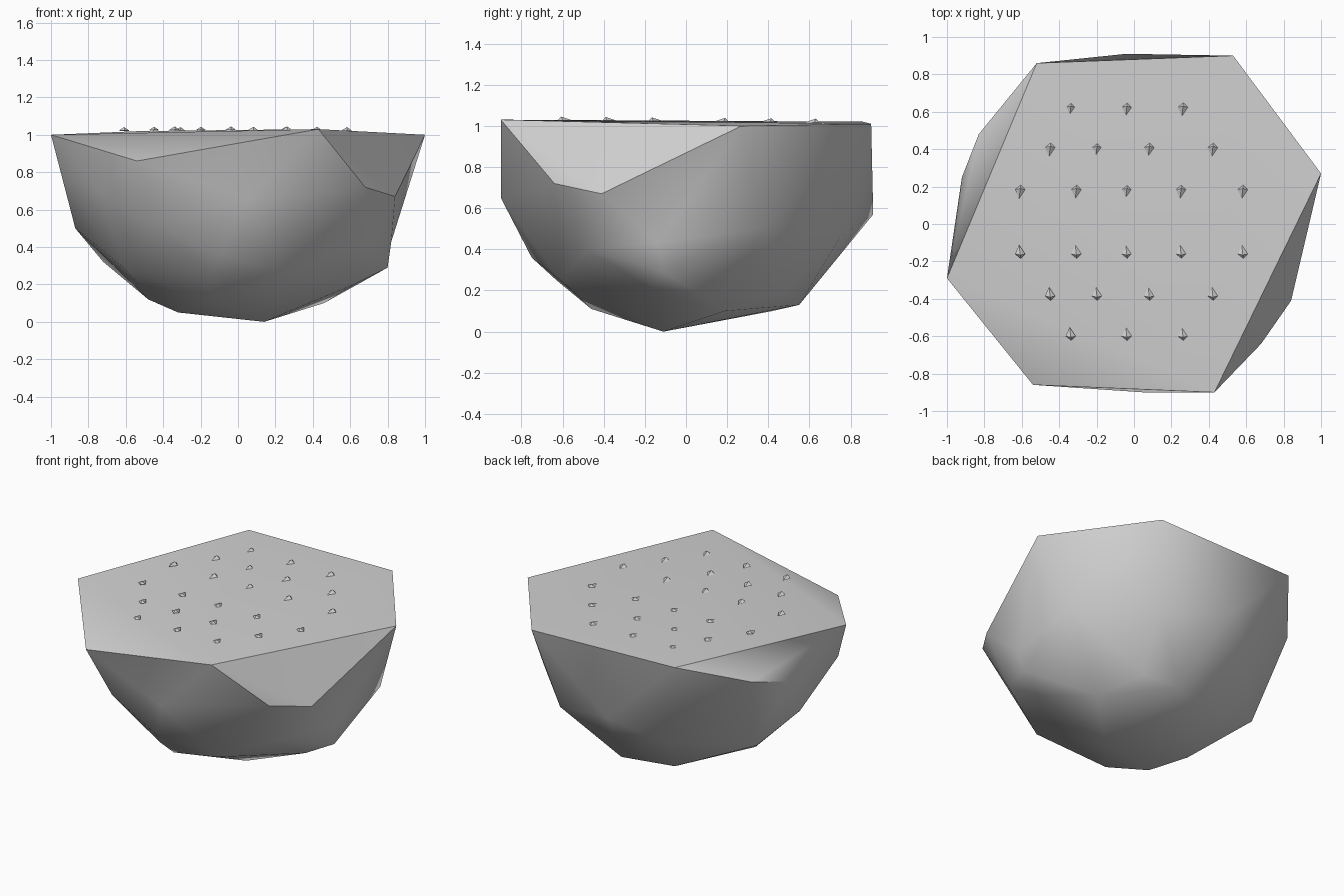
import bpy
import bmesh
import math
from mathutils import Vector

default_cube = bpy.data.objects.get("Cube")
if default_cube:
    bpy.data.objects.remove(default_cube, do_unlink=True)


def make_material(name, colour):
    material = bpy.data.materials.new(name)
    material.use_nodes = True
    material.diffuse_color = colour
    shader = material.node_tree.nodes["Principled BSDF"]
    shader.inputs["Base Color"].default_value = colour
    return material


def add_object(name, bm, material, angle):
    mesh = bpy.data.meshes.new(name)
    bm.to_mesh(mesh)
    bm.free()
    mesh.materials.append(material)
    obj = bpy.data.objects.new(name, mesh)
    bpy.context.collection.objects.link(obj)
    bpy.ops.object.select_all(action="DESELECT")
    obj.select_set(True)
    bpy.context.view_layer.objects.active = obj
    bpy.ops.object.shade_smooth_by_angle(angle=math.radians(angle))
    return obj


stone = make_material("stone grey", (0.64, 0.64, 0.64, 1))

# Flat rim corners, then the rough sides and the rounded underside
rim = [(.53, .9, 1.01), (1, .27, 1), (.43, -.9, 1.03), (-1, -.29, 1), (-.52, .86, 1.02)]
sides = [
    (-.54, -.86, .86), (.84, -.41, .67), (.68, -.64, .72), (.05, -.9, .65),
    (-.94, -.29, .77), (-.92, .25, .8), (-.83, .48, .86), (-.04, .91, .57),
    (.82, -.14, .43), (.8, -.11, .29), (.81, .37, .5), (-.87, .02, .5),
    (-.74, -.56, .7),
]
underside = [
    (.14, -.11, 0), (.42, .75, .46), (.31, .46, .19), (.46, .19, .1), (.1, .55, .13),
    (-.21, .42, .1), (-.72, .27, .32), (-.48, -.06, .12), (-.32, -.24, .05),
    (-.16, -.46, .11), (-.15, -.63, .25), (-.09, -.75, .36), (.27, -.61, .25),
    (-.45, -.71, .52), (.6, -.48, .4), (.62, -.16, .2), (-.6, -.36, .28), (-.3, .7, .4),
]

# The skin is wrapped around a centre by direction, so that dents survive
centre = Vector((0, 0, .58))
points = [Vector(p) for p in rim + sides + underside]
bm = bmesh.new()
place = {}
for point in points:
    vert = bm.verts.new((point - centre).normalized())
    place[vert] = point
bmesh.ops.convex_hull(bm, input=list(bm.verts), use_existing_faces=False)
for vert, point in place.items():
    vert.co = point
bmesh.ops.recalc_face_normals(bm, faces=list(bm.faces))
add_object("rock_body", bm, stone, 38)

# Small bent chips scattered in mirrored rows over the flat top
rows = [
    (.6, (-.34, -.04, .26)),
    (.385, (-.45, -.2, .08, .42)),
    (.16, (-.61, -.31, -.04, .25, .58)),
]
chip_outline = [(-.026, .012), (.004, .036), (.028, .012), (-.004, -.036)]
bm = bmesh.new()
for row_y, columns in rows:
    for side in (1, -1):
        for x in columns:
            y = row_y * side + .012
            floor = 1.022 - .008 * y
            ring = [bm.verts.new((x + dx, y + dy * side, floor)) for dx, dy in chip_outline]
            peak = bm.verts.new((x + .002, y + .018 * side, floor + .018))
            for a, b in zip(ring, ring[1:] + ring[:1]):
                bm.faces.new((a, b, peak))
            bm.faces.new(ring)
bmesh.ops.recalc_face_normals(bm, faces=list(bm.faces))
add_object("surface_chips", bm, stone, 30)
